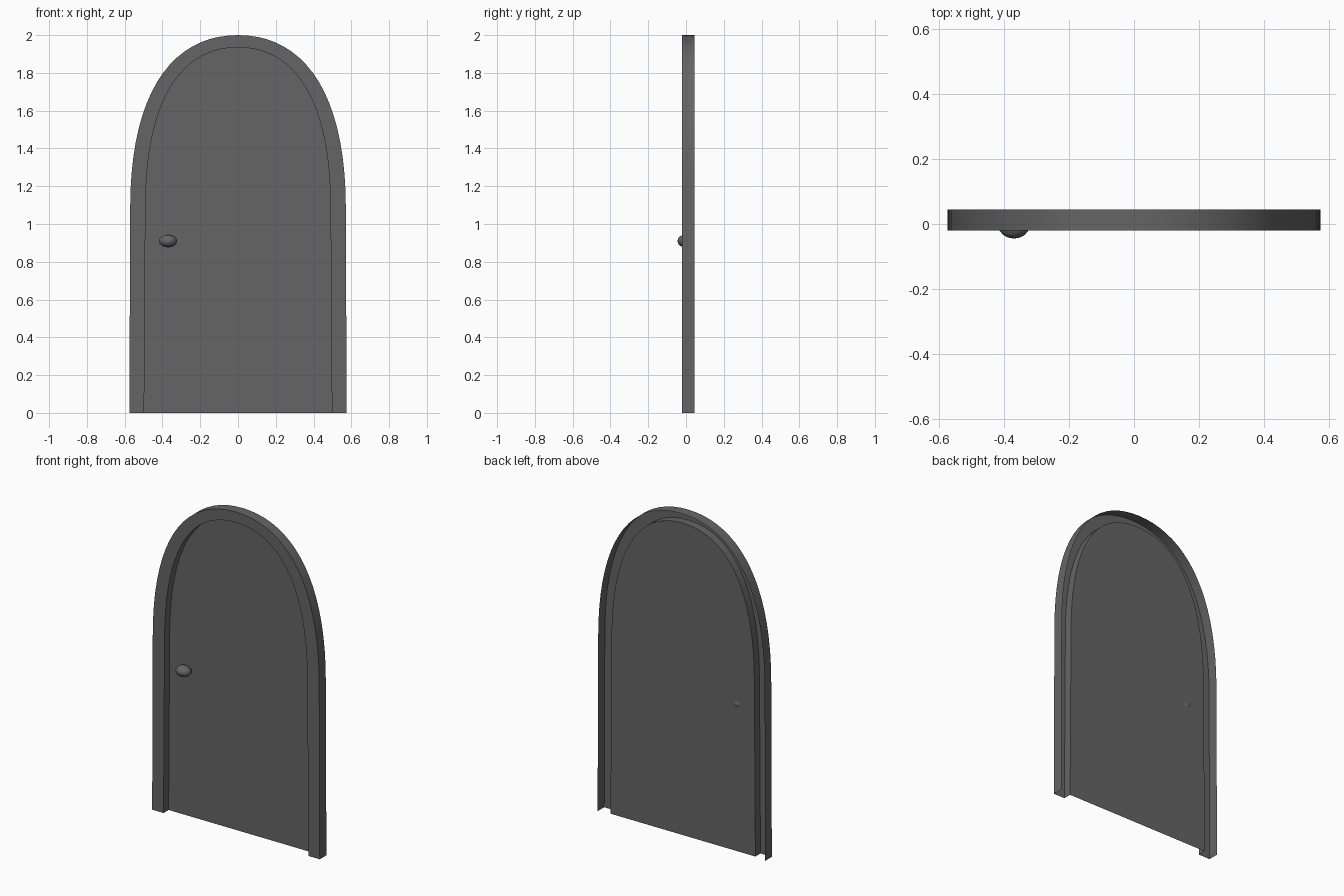
import bpy, bmesh
from mathutils import Vector
from mathutils.geometry import interpolate_bezier

cube = bpy.data.objects.get("Cube")
if cube:
    bpy.data.objects.remove(cube)

FRONT, BACK, PANEL = -0.02, 0.045, 0.03


def material(name, colour):
    mat = bpy.data.materials.new(name)
    mat.use_nodes = True
    mat.diffuse_color = colour
    mat.node_tree.nodes["Principled BSDF"].inputs["Base Color"].default_value = colour
    return mat


grey = material("dark grey", (0.13, 0.13, 0.13, 1))


def arch(foot, side, spring, shoulder, crown, top):
    """Arch outline as (x, z) points, from the left foot over to the right foot."""
    pts = [Vector((side, spring)), Vector((side, shoulder)),
           Vector((crown, top)), Vector((0, top))]
    half = [Vector((foot, 0))] + interpolate_bezier(*pts, 20)
    half = [(p[0], p[1]) for p in half]
    return half + [(-x, z) for x, z in reversed(half[:-1])]


def finish(name, bm):
    mesh = bpy.data.meshes.new(name)
    bm.to_mesh(mesh)
    bm.free()
    mesh.materials.append(grey)
    obj = bpy.data.objects.new(name, mesh)
    bpy.context.collection.objects.link(obj)
    bpy.ops.object.select_all(action="DESELECT")
    obj.select_set(True)
    bpy.context.view_layer.objects.active = obj
    bpy.ops.object.shade_smooth_by_angle(angle=0.6)
    return obj


outer = arch(0.575, 0.571, 1.08, 1.71, 0.34, 2.0)
inner = arch(0.497, 0.49, 1.08, 1.66, 0.3, 1.935)

# Frame: open-backed casing with outer wall, front face and inner reveal
bm = bmesh.new()
rings = [[bm.verts.new((x, y, z)) for x, z in outline]
         for outline, y in ((outer, BACK), (outer, FRONT), (inner, FRONT), (inner, PANEL))]
for a, b in zip(rings, rings[1:]):
    for i in range(len(a) - 1):
        bm.faces.new((a[i], a[i + 1], b[i + 1], b[i]))
finish("door_frame", bm)

# Recessed door leaf
bm = bmesh.new()
bm.faces.new([bm.verts.new((x, PANEL, z)) for x, z in reversed(inner)])
finish("door_panel", bm)

# Flattened knob whose back tip pokes through the leaf
bm = bmesh.new()
bmesh.ops.create_uvsphere(bm, u_segments=16, v_segments=8, radius=1)
for v in bm.verts:
    x, y, z = v.co
    v.co = (-0.37 + 0.048 * x, -0.005 + 0.04 * z, 0.91 - 0.034 * y)
bmesh.ops.recalc_face_normals(bm, faces=bm.faces)
finish("door_knob", bm)
